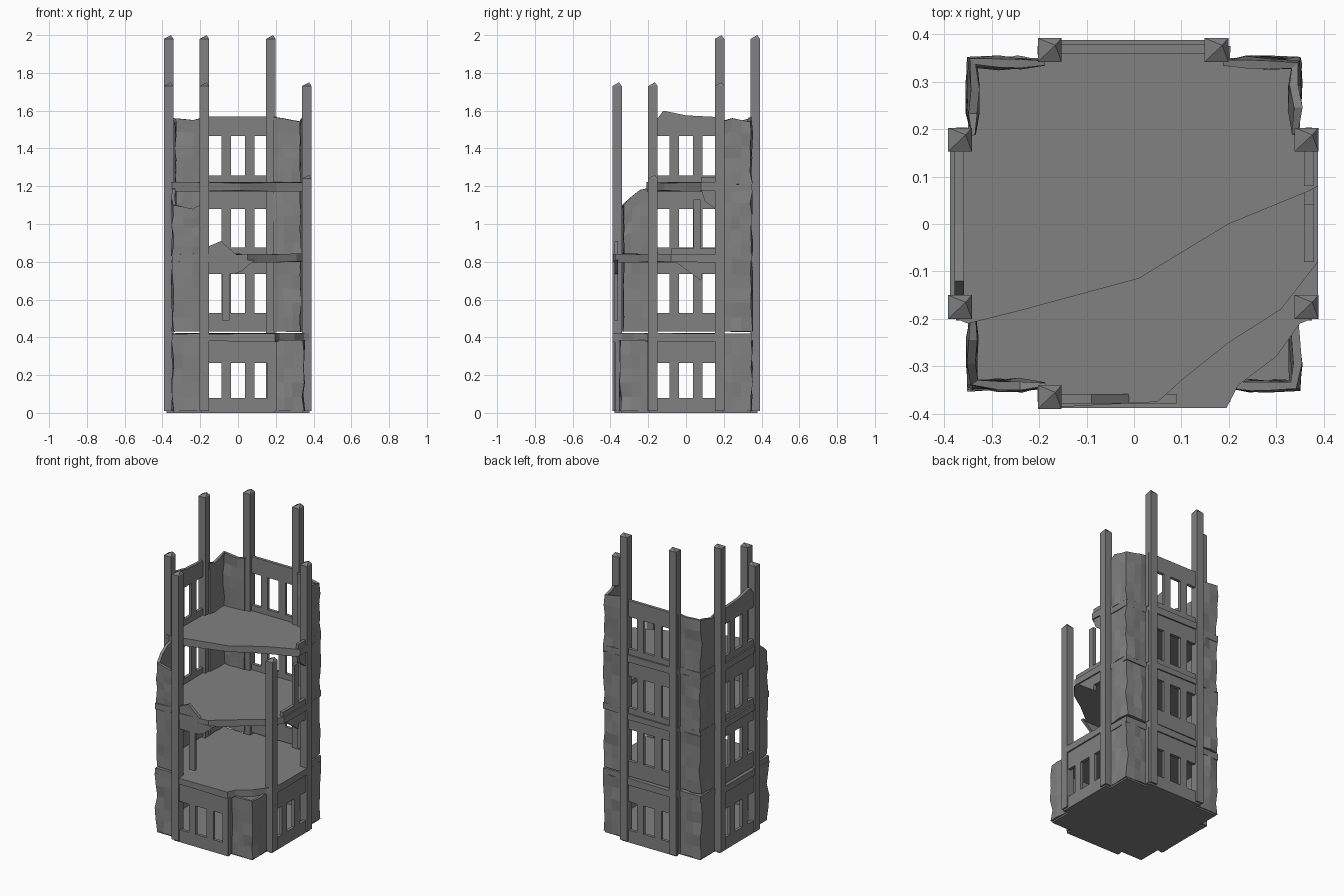
import bpy, bmesh, random
from mathutils import Matrix, Vector
from math import pi

random.seed(4)
cube = bpy.data.objects.get("Cube")
if cube:
    bpy.data.objects.remove(cube)

stone = bpy.data.materials.new("grey stone")
stone.use_nodes = True
GREY = (0.22, 0.22, 0.22, 1)
stone.diffuse_color = GREY
stone.node_tree.nodes["Principled BSDF"].inputs["Base Color"].default_value = GREY

B, C, E = 0.195, 0.35, 0.388       # bay half width, corner reach, bay reach
FRONT, RIGHT, BACK, LEFT = range(4)


def finish(name, bm, turn=0):
    """Turn a mesh by quarter turns round the tower and add it to the scene."""
    bm.transform(Matrix.Rotation(turn * pi / 2, 4, 'Z'))
    bmesh.ops.recalc_face_normals(bm, faces=bm.faces)
    mesh = bpy.data.meshes.new(name)
    bm.to_mesh(mesh)
    bm.free()
    mesh.materials.append(stone)
    obj = bpy.data.objects.new(name, mesh)
    bpy.context.collection.objects.link(obj)
    return obj


def prism(bm, points, offset):
    """Extrude a flat outline along an offset."""
    face = bm.faces.new([bm.verts.new(p) for p in points])
    made = bmesh.ops.extrude_face_region(bm, geom=[face], use_keep_orig=True)
    moved = [v for v in made["geom"] if isinstance(v, bmesh.types.BMVert)]
    bmesh.ops.translate(bm, verts=moved, vec=Vector(offset))


def panel(name, side, outlines):
    """Upright plates in one bay, each drawn as (along, height) points."""
    bm = bmesh.new()
    for outline in outlines:
        prism(bm, [(u, -0.379, z) for u, z in outline], (0, 0.02, 0))
    return finish(name, bm, side)


def rect(u0, u1, z0, z1):
    return [(u0, z0), (u1, z0), (u1, z1), (u0, z1)]


def bay(name, side, z0, w0, w1, z1, top=None):
    """Wall with three windows: sill, jambs, mullions and lintel."""
    parts = [rect(-B, B, z0, w0)]
    for u0, u1 in ((-B, -0.155), (-0.088, -0.038), (0.038, 0.088), (0.155, B)):
        parts.append(rect(u0, u1, w0, w1))
    parts.append([(-B, w1), (B, w1)] + (top or [(B, z1), (-B, z1)]))
    panel(name, side, parts)


def corner(name, turn, z0, tops):
    """Battered folded corner wall; tops gives the broken height along it."""
    path = [(B, -0.375), (B, -0.34), (0.24, -0.34), (0.29, -0.34), (0.34, -0.34),
            (0.34, -0.29), (0.34, -0.24), (0.34, -B), (0.375, -B)]
    bm = bmesh.new()
    rows = 5
    grid = []
    for i, (x, y) in enumerate(path):
        t = i / (len(path) - 1) * (len(tops) - 1)
        k = min(int(t), len(tops) - 2)
        top = tops[k] + (tops[k + 1] - tops[k]) * (t - k)
        column = []
        for r in range(rows + 1):
            rough = 0.007 if 1 < i < 7 else 0
            column.append(bm.verts.new((x + random.uniform(-rough, rough),
                                        y + random.uniform(-rough, rough),
                                        z0 + (top - z0) * r / rows)))
        grid.append(column)
    for a, b in zip(grid, grid[1:]):
        for r in range(rows):
            bm.faces.new((a[r], b[r], b[r + 1], a[r + 1]))
    obj = finish(name, bm, turn)
    thick = obj.modifiers.new("thickness", 'SOLIDIFY')
    thick.thickness = 0.018
    thick.offset = 0


def floor(name, outline, z0, z1, rough=0.0):
    bm = bmesh.new()
    prism(bm, [(x, y, z0) for x, y in outline], (0, 0, z1 - z0))
    for v in bm.verts:
        v.co.z += random.uniform(-rough, rough)
    finish(name, bm)


def post(name, x, y, height):
    """Square post with an off-centre pointed top."""
    bm = bmesh.new()
    h = 0.025
    prism(bm, [(x - h, y - h, 0.01), (x + h, y - h, 0.01),
               (x + h, y + h, 0.01), (x - h, y + h, 0.01)], (0, 0, height - 0.03))
    cap = max(bm.faces, key=lambda f: f.calc_center_median().z)
    tip = bmesh.ops.poke(bm, faces=[cap])["verts"][0]
    tip.co += Vector((0.012, 0.01, 0.02))
    finish(name, bm)


# Floors: notched outline, broken open towards the front left corner
ring = []
for turn in range(4):
    spin = Matrix.Rotation(turn * pi / 2, 2)
    ring += [tuple(spin @ Vector(p)) for p in ((E, B), (C, B), (C, C), (B, C), (B, E))]

floor("ground_floor", [(x * 0.975, y * 0.975) for x, y in ring], 0, 0.035)
floor("second_floor", ring[:16] + [(0.22, -0.34), (0.3, -0.28), (0.35, -0.21), (E, -B)],
      0.378, 0.42, 0.003)
floor("third_floor", ring[:14] + [(-B, -E), (0.05, -0.375), (0.1, -0.33), (0.2, -0.25),
                                  (0.31, -0.18), (E, -0.08)], 0.8, 0.84, 0.004)
floor("fourth_floor", ring[:11] + [(-0.35, -0.21), (-0.23, -0.18), (0.01, -0.115),
                                   (0.2, 0.0), (0.37, 0.07), (E, 0.08)], 1.175, 1.218, 0.004)

# Posts
for name, x, y, height in (
        ("front_right_post", -0.178, -0.365, 1.75), ("right_front_post", -0.367, -0.175, 1.75),
        ("right_back_post", -0.367, 0.178, 2.0), ("back_right_post", -0.178, 0.367, 2.0),
        ("back_left_post", 0.174, 0.367, 2.0), ("left_back_post", 0.364, 0.178, 1.75),
        ("left_front_post", 0.364, -0.175, 1.26)):
    post(name, x, y, height)

# Intact window bays, storey by storey
storeys = [(0.0, 0.08, 0.265, 0.385), (0.43, 0.53, 0.735, 0.81),
           (0.83, 0.875, 1.08, 1.18), (1.21, 1.257, 1.465, 1.57)]
for side, name in ((BACK, "back"), (LEFT, "right")):
    for n, levels in enumerate(storeys):
        top = None
        if n == 3 and side == LEFT:
            top = [(B, 1.5), (0.12, 1.6), (0.0, 1.575), (-B, 1.565)]
        bay(f"{name}_bay_{n + 1}", side, *levels, top)
bay("front_bay_1", FRONT, *storeys[0])
bay("left_bay_1", RIGHT, *storeys[0])

# Remains of the broken bays
panel("front_bay_2_remains", FRONT, [
    [(-B, 0.43), (-0.165, 0.43), (-0.155, 0.735), (-0.02, 0.735), (0.02, 0.75),
     (0.09, 0.81), (-B, 0.81)],
    rect(-0.085, -0.045, 0.49, 0.735)])
panel("front_bay_3_remains", FRONT, [
    [(-B, 0.83), (0.0, 0.83), (-0.09, 0.91), (-0.16, 0.88), (-0.17, 1.1), (-B, 1.12)]])
panel("left_bay_2_remains", RIGHT, [
    [(-0.07, 0.81), (0.08, 0.7), (0.085, 0.735), (0.155, 0.735), (0.16, 0.43),
     (B, 0.43), (B, 0.81)]])
panel("left_bay_3_remains", RIGHT, [
    rect(-0.08, B, 0.83, 0.87), rect(0.04, 0.078, 0.87, 1.13),
    [(0.155, 0.87), (B, 0.87), (B, 1.18), (0.08, 1.18), (0.1, 1.12), (0.155, 1.08)]])
panel("left_bay_4_remains", RIGHT, [
    [(0.08, 1.21), (B, 1.21), (B, 1.54), (0.165, 1.5), (0.155, 1.25), (0.08, 1.25)]])

# Corner walls
for turn, name in enumerate(("front_left", "back_left", "back_right", "front_right")):
    corner(f"{name}_corner_1", turn, 0.01, [0.385, 0.385])
for turn, name in ((1, "back_left"), (2, "back_right")):
    corner(f"{name}_corner_2", turn, 0.43, [0.81, 0.81])
    corner(f"{name}_corner_3", turn, 0.83, [1.18, 1.18])
corner("back_left_corner_4", 1, 1.21, [1.53, 1.56, 1.54, 1.56, 1.57])
corner("back_right_corner_4", 2, 1.21, [1.57, 1.55, 1.56, 1.53, 1.56])
corner("front_right_corner_2", 3, 0.43, [0.81, 0.81])
corner("front_right_corner_3", 3, 0.83, [1.2, 1.18, 1.1, 1.08, 1.12])
